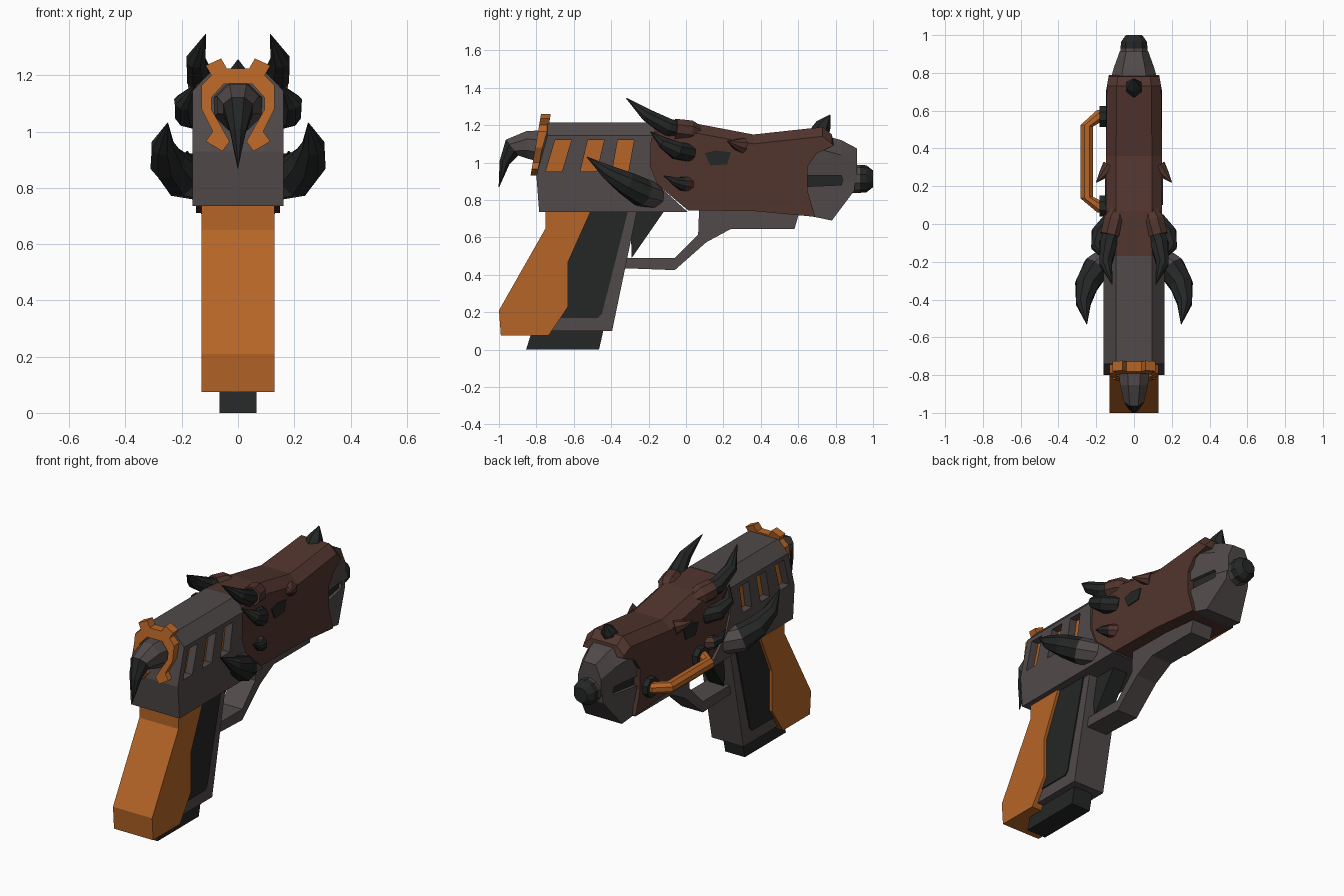
import bpy, bmesh, math
from mathutils import Vector

cube = bpy.data.objects.get("Cube")
if cube:
    bpy.data.objects.remove(cube, do_unlink=True)


def material(name, rgb):
    m = bpy.data.materials.new(name)
    m.use_nodes = True
    m.diffuse_color = (*rgb, 1)
    m.node_tree.nodes["Principled BSDF"].inputs["Base Color"].default_value = (*rgb, 1)
    return m


ORANGE = material("burnt_orange", (0.47, 0.13, 0.02))
BROWN = material("dark_brown", (0.083, 0.035, 0.027))
GREY = material("warm_grey", (0.083, 0.068, 0.068))
BLACK = material("charcoal", (0.018, 0.019, 0.019))


def finish(name, bm, *mats):
    bmesh.ops.recalc_face_normals(bm, faces=bm.faces)
    me = bpy.data.meshes.new(name)
    bm.to_mesh(me)
    bm.free()
    ob = bpy.data.objects.new(name, me)
    bpy.context.collection.objects.link(ob)
    for m in mats:
        me.materials.append(m)
    return ob


def skin(bm, rings):
    """Join rings of equal length and close both ends."""
    n = len(rings[0])
    for a, b in zip(rings, rings[1:]):
        for i in range(n):
            j = (i + 1) % n
            bm.faces.new((a[i], a[j], b[j], b[i]))
    bm.faces.new(rings[0])
    bm.faces.new(rings[-1])


def prism(name, profile, half, mat, top=None, cut=0, drop=0, taper=lambda y: 1, x=0):
    """Side profile (y, z) widened along x; points above cut are chamfered."""
    bm = bmesh.new()
    layers = [(-half, drop), (half, drop)]
    if top:
        layers[1:1] = [(-top, 0), (top, 0)]
    skin(bm, [[bm.verts.new((x + w * taper(y), y, z - (d if z > cut else 0)))
               for y, z in profile] for w, d in layers])
    return finish(name, bm, mat)


def horn(name, path, mats, sides=8, base_bands=0):
    """Tapering tube through (x, y, z, radius); first bands use the second material."""
    bm = bmesh.new()
    pts = [Vector(p[:3]) for p in path]
    rings = []
    for i, p in enumerate(pts):
        t = (pts[min(i + 1, len(pts) - 1)] - pts[max(i - 1, 0)]).normalized()
        u = t.cross(Vector((0, 0, 1)) if abs(t.z) < 0.95 else Vector((1, 0, 0))).normalized()
        v = t.cross(u)
        r = max(path[i][3], 0.002)
        angles = [2 * math.pi * (k + 0.5) / sides for k in range(sides)]
        rings.append([bm.verts.new(p + r * (math.cos(a) * u + math.sin(a) * v)) for a in angles])
    skin(bm, rings)
    for i, f in enumerate(bm.faces):
        f.material_index = 1 if i < base_bands * sides else 0
    return finish(name, bm, *mats)


# Grip, magazine and trigger guard
prism("grip_back", [(-.75, .75), (-.505, .75), (-.63, .47), (-.63, .23), (-.735, .075),
                    (-.99, .075), (-1, .21), (-.75, .65)], .13, ORANGE)
prism("grip_frame", [(-.6, .75), (-.26, .75), (-.395, .1), (-.74, .1), (-.7, .4)], .105, GREY)
prism("grip_panel", [(-.55, .74), (-.31, .74), (-.45, .19), (-.47, .17), (-.68, .17), (-.66, .47)],
      .112, BLACK)
prism("magazine", [(-.82, .11), (-.44, .11), (-.465, 0), (-.855, 0)], .065, BLACK)
prism("trigger", [(-.3, .75), (-.11, .75), (-.29, .49)], .05, BLACK)
prism("trigger_guard", [(-.33, .435), (-.06, .425), (.11, .575), (.24, .645), (.58, .645),
                        (.61, .75), (.07, .75), (.065, .615), (-.06, .49), (-.32, .49)], .07, GREY)

# Slide with slanted slots that open onto an inner core
slide = prism("slide", [(-.785, .735), (.01, .735), (-.15, .88), (-.19, .98), (-.185, 1.13),
                        (-.17, 1.215), (-.74, 1.215), (-.8, .93)],
              .161, GREY, top=.095, cut=1.2, drop=.07)
for i, y in enumerate((-.75, -.565, -.395)):
    lean = .05 - .01 * i
    cutter = prism(f"slot_cutter_{i}", [(y, .952), (y + .087, .952), (y + .087 + lean, 1.12),
                                        (y + lean, 1.12)], .4, GREY)
    cutter.hide_render = True
    cutter.hide_set(True)
    mod = slide.modifiers.new("slot", "BOOLEAN")
    mod.object = cutter
    mod.solver = "EXACT"
prism("slide_core", [(-.76, .93), (-.27, .93), (-.27, 1.14), (-.72, 1.14)], .115, ORANGE)

# Notched open ring at the rear, leaning with the slide
half = [(.04, 1.225), (.06, 1.26), (.115, 1.235), (.095, 1.2), (.13, 1.165), (.13, 1.08),
        (.09, 1.0), (.115, .965), (.055, .93), (.03, .965), (.095, 1.08), (.095, 1.12), (.05, 1.17)]
outline = half + [(-x, z) for x, z in reversed(half)]
bm = bmesh.new()
skin(bm, [[bm.verts.new((x, -.782 + (z - 1.09) * .17 + d, z)) for x, z in outline]
          for d in (-.022, .03)])
finish("rear_ring", bm, ORANGE)

# Hooked rear hammer
horn("hammer", [(0, -.74, 1.085, .095), (0, -.85, 1.095, .08), (0, -.93, 1.08, .058),
                (0, -.97, 1.0, .03), (0, -1.0, .87, 0)], (BLACK, GREY), base_bands=2)

# Brown shroud
prism("shroud", [(.01, .745), (.37, .74), (.69, .71), (.65, .85), (.65, .98), (.7, 1.05),
                 (.79, 1.09), (.78, 1.15), (.73, 1.19), (.36, 1.15), (.07, 1.205),
                 (-.17, 1.213), (-.185, 1.13), (-.19, .98), (-.15, .88)],
      .149, BROWN, top=.095, cut=1.14, drop=.05,
      taper=lambda y: 1 - max(0, y - .7) * 1.2)


# Muzzle jaws, mouth and barrel
def narrow(y):
    return 1 - max(0, y - .74) * 2.6


prism("upper_jaw", [(.6, .93), (.6, 1.08), (.72, 1.15), (.83, 1.12), (.915, 1.075),
                    (.915, .9), (.84, .9), (.83, .93)], .138, GREY,
      top=.075, cut=1.07, drop=.08, taper=narrow)
prism("lower_jaw", [(.6, .87), (.83, .88), (.84, .91), (.905, .91), (.9, .85), (.78, .69),
                    (.66, .715), (.6, .73)], .135, GREY, taper=narrow)
prism("mouth", [(.6, .85), (.84, .85), (.84, .95), (.6, .95)], .115, BLACK, taper=narrow)
horn("barrel", [(0, .82, .913, .075), (0, .93, .913, .075), (0, .965, .913, .072),
                (0, 1.0, .913, .045)], (BLACK, GREY), sides=10, base_bands=1)
horn("front_horn", [(0, .71, 1.15, .055), (0, .735, 1.2, .042), (0, .77, 1.255, 0)],
     (BLACK,), sides=6)

# Paired horns, thorns and eyes
PAIRS = {
    "crest_horn": ([(.09, .02, 1.16, .045), (.135, -.1, 1.19, .05), (.15, -.21, 1.255, .036),
                    (.115, -.32, 1.345, 0)], (BLACK,), 0),
    "cheek_horn": ([(.12, .02, 1.05, .05), (.18, -.05, 1.065, .05), (.195, -.12, 1.105, .034),
                    (.155, -.19, 1.165, 0)], (BLACK,), 0),
    "lower_horn": ([(.12, .01, .885, .045), (.165, -.02, .887, .038), (.185, -.06, .9, .024),
                    (.18, -.12, .93, 0)], (BLACK, BROWN), 1),
    "side_horn": ([(.12, -.17, .82, .07), (.2, -.235, .84, .078), (.25, -.32, .89, .066),
                   (.268, -.42, .95, .042), (.25, -.53, 1.03, 0)], (BLACK, GREY), 1),
    "thorn": ([(.13, .3, 1.09, .045), (.165, .26, 1.1, .025), (.2, .22, 1.115, 0)], (BROWN,), 0),
    "crest_base": ([(.08, .1, 1.15, .03), (.105, .02, 1.17, .06), (.125, -.06, 1.18, .058)],
                   (BROWN,), 0),
}
for side, s in (("left", 1), ("right", -1)):
    for part, (path, mats, bands) in PAIRS.items():
        horn(f"{part}_{side}", [(s * x, y, z, r) for x, y, z, r in path], mats, base_bands=bands)
    prism(f"eye_{side}", [(.1, 1.05), (.16, 1.065), (.24, 1.055), (.22, .99), (.13, .985)],
          .004, BLACK, x=s * .15)

# Side pipe with end fittings on the right
horn("side_pipe", [(-.15, .575, .845, .035), (-.18, .575, .845, .035), (-.25, .52, .845, .035),
                   (-.25, .14, .845, .035), (-.18, .09, .845, .035), (-.15, .09, .845, .035)],
     (ORANGE,))
for part, y in (("front", .57), ("rear", .095)):
    horn(f"pipe_fitting_{part}", [(-.13, y, .845, .06), (-.182, y, .845, .06)], (BLACK,))
